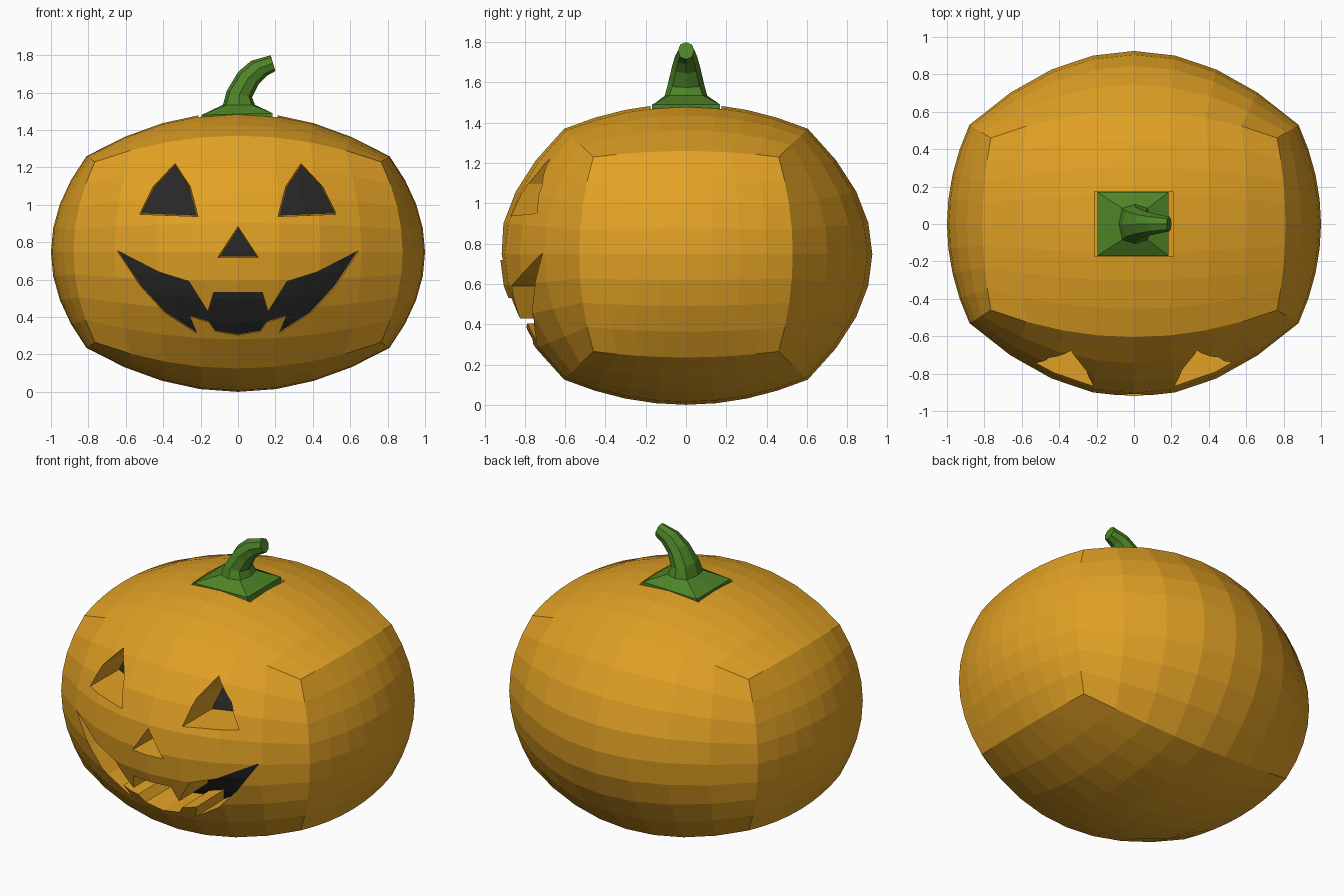
import bpy, bmesh
from mathutils import Vector

if "Cube" in bpy.data.objects:
    bpy.data.objects.remove(bpy.data.objects["Cube"])


def material(name, color):
    m = bpy.data.materials.new(name)
    m.diffuse_color = (*color, 1)
    m.use_nodes = True
    m.node_tree.nodes["Principled BSDF"].inputs["Base Color"].default_value = m.diffuse_color
    return m


orange = material("pumpkin_orange", (0.76, 0.36, 0.018))
green = material("stem_green", (0.075, 0.23, 0.02))
dark = material("hollow_dark", (0.02, 0.02, 0.02))


def to_object(name, bm, mat):
    bmesh.ops.recalc_face_normals(bm, faces=bm.faces)
    me = bpy.data.meshes.new(name)
    bm.to_mesh(me)
    bm.free()
    me.materials.append(mat)
    ob = bpy.data.objects.new(name, me)
    bpy.context.collection.objects.link(ob)
    return ob


def bulged_box(name, scale, mat):
    """Subdivided cube whose six sides bulge quadratically."""
    bm = bmesh.new()
    bmesh.ops.create_cube(bm, size=2)
    bmesh.ops.subdivide_edges(bm, edges=bm.edges[:], cuts=7, use_grid_fill=True)
    for v in bm.verts:
        a, b, c = v.co
        A, B, C = a * a, b * b, c * c
        v.co = (scale[0] * a * (1 - .12 * B - .19 * C + .075 * B * C),
                scale[1] * b * (.925 - .395 * A - .32 * C + .25 * A * C),
                .7475 + scale[2] * c * (.7475 - .235 * A - .125 * B + .095 * A * B))
    return to_object(name, bm, mat)


def face_cutter(name, outline, center, back_scale):
    """Outline in (x, z) pushed backwards, narrowing a little."""
    bm = bmesh.new()
    rings = []
    for y, s in ((-1.1, 1.02), (-.25, back_scale)):
        rings.append([bm.verts.new((center[0] + (x - center[0]) * s, y,
                                    center[1] + (z - center[1]) * s)) for x, z in outline])
    n = len(outline)
    for i in range(n):
        j = (i + 1) % n
        bm.faces.new((rings[0][i], rings[0][j], rings[1][j], rings[1][i]))
    caps = [bm.faces.new(rings[0]), bm.faces.new(rings[1][::-1])]
    bmesh.ops.triangulate(bm, faces=caps)
    return to_object(name, bm, orange)


# Body and dark interior
body = bulged_box("pumpkin_body", (1, 1, 1), orange)
bulged_box("dark_interior", (.82, .7, .8), dark)

# Carved eyes, nose and mouth
cutters = []
eye = [(.21, .935), (.535, .945), (.46, 1.1), (.335, 1.235), (.25, 1.1)]
for side, s in (("right", 1), ("left", -1)):
    cutters.append(face_cutter("eye_cutter_" + side, [(s * x, z) for x, z in eye],
                               (s * .36, 1.03), .84))
cutters.append(face_cutter("nose_cutter", [(-.115, .715), (.115, .715), (0, .89)],
                           (0, .77), .68))
half_top = [(.13, .53), (.16, .43), (.26, .59), (.42, .64), (.645, .755)]
half_low = [(.52, .567), (.39, .425), (.22, .315), (.257, .405), (.155, .375), (.12, .325)]
half = half_top + half_low
mouth = half + [(0, .305)] + [(-x, z) for x, z in reversed(half)]
cutters.append(face_cutter("mouth_cutter", mouth, (0, .53), .98))

# Square recess for the stem
bm = bmesh.new()
bmesh.ops.create_cube(bm, size=1)
for v in bm.verts:
    v.co = (v.co.x * .42, v.co.y * .35, 1.54 + v.co.z * .2)
cutters.append(to_object("stem_recess_cutter", bm, orange))

bpy.context.view_layer.objects.active = body
for cutter in cutters:
    mod = body.modifiers.new(cutter.name, 'BOOLEAN')
    mod.operation = 'DIFFERENCE'
    mod.solver = 'EXACT'
    mod.object = cutter
    bpy.ops.object.modifier_apply(modifier=mod.name)
for cutter in cutters:
    bpy.data.objects.remove(cutter)

# Stem: eight-sided rings given by left point, right point, half depth, corner fullness
rings = [((-.195, 1.43), (.185, 1.43), .17, 1),
         ((-.195, 1.48), (.185, 1.49), .17, 1),
         ((-.08, 1.535), (.09, 1.535), .105, .8),
         ((-.06, 1.61), (.075, 1.575), .09, .75),
         ((0, 1.71), (.11, 1.645), .07, .72),
         ((.07, 1.77), (.155, 1.69), .055, .72),
         ((.175, 1.80), (.2, 1.715), .04, .72)]
bm = bmesh.new()
loops = []
for left, right, depth, k in rings:
    l, r = Vector((left[0], 0, left[1])), Vector((right[0], 0, right[1]))
    mid, across = (l + r) / 2, (r - l) / 2
    shape = [(1, 0), (k, k), (0, 1), (-k, k), (-1, 0), (-k, -k), (0, -1), (k, -k)]
    loops.append([bm.verts.new(mid + across * u + Vector((0, depth * v, 0))) for u, v in shape])
for lo, hi in zip(loops, loops[1:]):
    for i in range(8):
        j = (i + 1) % 8
        bm.faces.new((lo[i], lo[j], hi[j], hi[i]))
bm.faces.new(loops[0][::-1])
bm.faces.new(loops[-1])
to_object("stem", bm, green)
